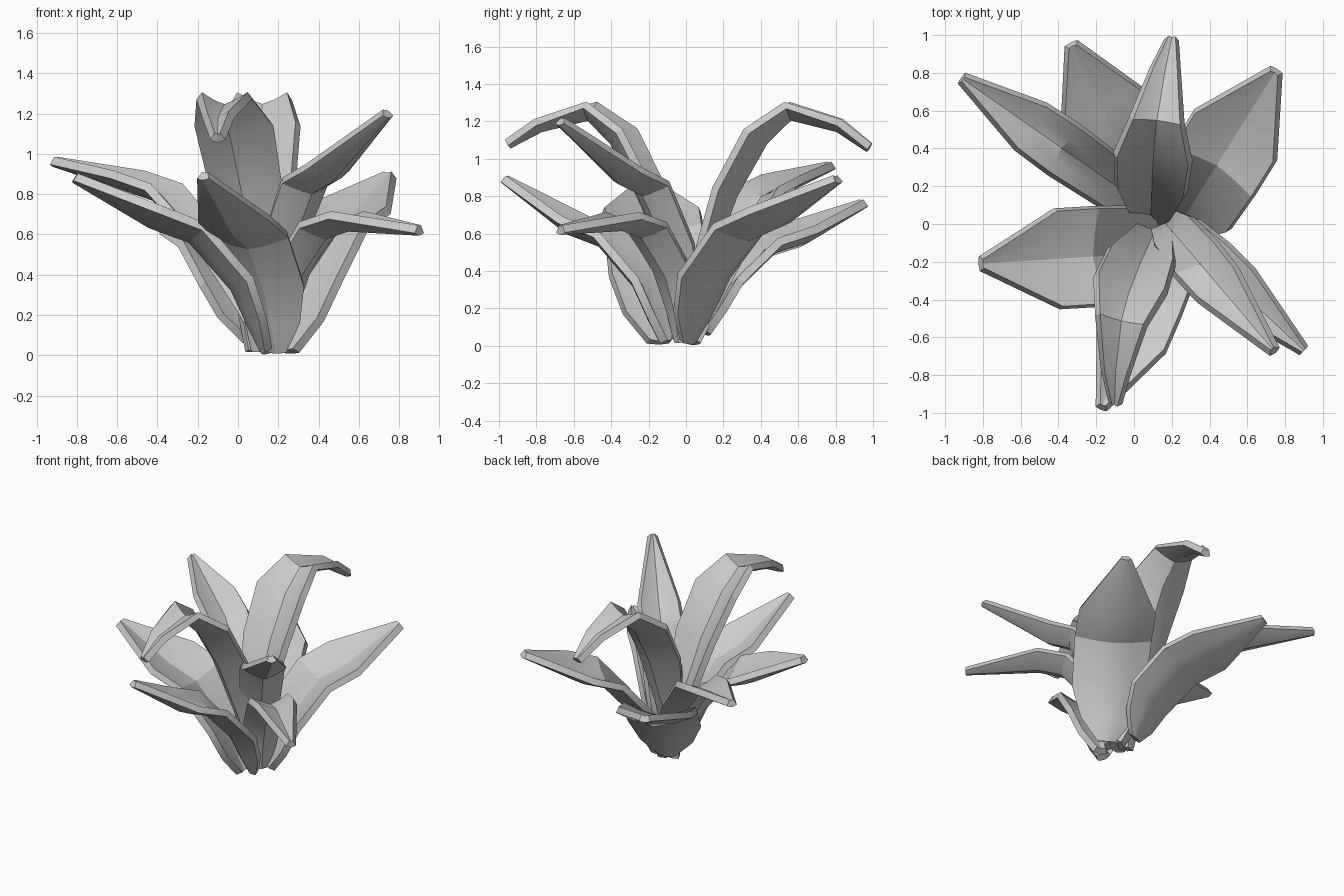
import bpy, bmesh, math
from mathutils import Vector

cube = bpy.data.objects.get("Cube")
if cube:
    bpy.data.objects.remove(cube, do_unlink=True)

# One plain grey for the whole plant
grey = bpy.data.materials.new("leaf_grey")
grey.use_nodes = True
colour = (0.6, 0.6, 0.6, 1)
grey.diffuse_color = colour
grey.node_tree.nodes["Principled BSDF"].inputs["Base Color"].default_value = colour

# Leaf profiles: (reach, height, half width) from base to tip, all relative
BROAD = [(0, 0, .2), (.06, .22, .68), (.14, .5, .95), (.37, .88, 1), (.59, 1, 1), (1, 1.3, .12)]
SLIM = [(0, 0, .3), (.1, .25, .65), (.26, .58, .9), (.5, .93, 1), (.66, 1, .95), (1, 1.1, .16)]
CURLED = [(0, 0, .22), (.05, .28, .55), (.21, .65, .92), (.38, .89, 1),
          (.55, 1, .68), (.83, .94, .36), (1, .86, .14)]
COLUMNS = (-1, -.5, 0, .5, 1)
THICKNESS = .045


def leaf(name, profile, base, tip, height, width, cup, bend=1, sway=0):
    """Cupped blade swept from base to tip, then thickened."""
    base, tip = Vector(base), Vector(tip)
    run = Vector((tip.x - base.x, tip.y - base.y, 0))
    side = Vector((run.y, -run.x, 0)).normalized()

    # Centre line of the blade
    spine = []
    for reach, rise, _ in profile:
        r = reach ** bend
        p = base + run * r + side * sway * math.sin(math.pi * r)
        p.z = base.z + rise * (height - base.z)
        spine.append(p)
    spine[-1].z = tip.z

    # Cupped cross-sections
    bm = bmesh.new()
    rows = []
    last = len(spine) - 1
    for i, p in enumerate(spine):
        along = (spine[min(i + 1, last)] - spine[max(i - 1, 0)]).normalized()
        up = side.cross(along).normalized()
        w = width * profile[i][2]
        rows.append([bm.verts.new(p + side * w * u + up * w * cup * (abs(u) ** 1.4 - .4))
                     for u in COLUMNS])
    for a, b in zip(rows, rows[1:]):
        for j in range(len(COLUMNS) - 1):
            bm.faces.new((a[j], a[j + 1], b[j + 1], b[j]))
    mesh = bpy.data.meshes.new(name)
    bm.to_mesh(mesh)
    bm.free()
    mesh.materials.append(grey)
    obj = bpy.data.objects.new(name, mesh)
    bpy.context.collection.objects.link(obj)

    # Thick rim and creased shading
    bpy.ops.object.select_all(action='DESELECT')
    obj.select_set(True)
    bpy.context.view_layer.objects.active = obj
    solid = obj.modifiers.new("thickness", 'SOLIDIFY')
    solid.thickness = THICKNESS
    solid.offset = 0
    bpy.ops.object.modifier_apply(modifier=solid.name)
    bpy.ops.object.shade_smooth_by_angle(angle=math.radians(25))


# Broad outer leaves
leaf("broad_leaf_left_back", BROAD, (.25, .01, .02), (.75, .81, .89), .68, .25, .3)
leaf("broad_leaf_right", BROAD, (.14, -.15, .02), (-.81, -.21, .88), .68, .26, .3)
leaf("broad_leaf_front", BROAD, (.2, -.11, .02), (-.17, -.97, .89), .64, .19, .35)
leaf("broad_leaf_back", BROAD, (.08, .1, .07), (-.33, .95, .76), .58, .25, .3)

# Slim arching leaves
leaf("slim_leaf_right_back", SLIM, (.15, .03, .02), (-.91, .77, .96), .86, .15, .45)
leaf("slim_leaf_left_low", SLIM, (.2, -.02, .02), (.9, -.67, .62), .66, .14, .45, bend=1.7)
leaf("slim_leaf_left_high", SLIM, (.17, 0, .02), (.74, -.67, 1.2), .9, .14, .5, bend=1.7)

# Tall leaves that curl over at the tip
leaf("curled_leaf_back", CURLED, (.09, .02, .02), (.2, .98, 1.06), 1.25, .2, .45, sway=-.03)
leaf("curled_leaf_front", CURLED, (.12, -.02, .02), (-.1, -.95, 1.08), 1.25, .19, .5, sway=.07)
